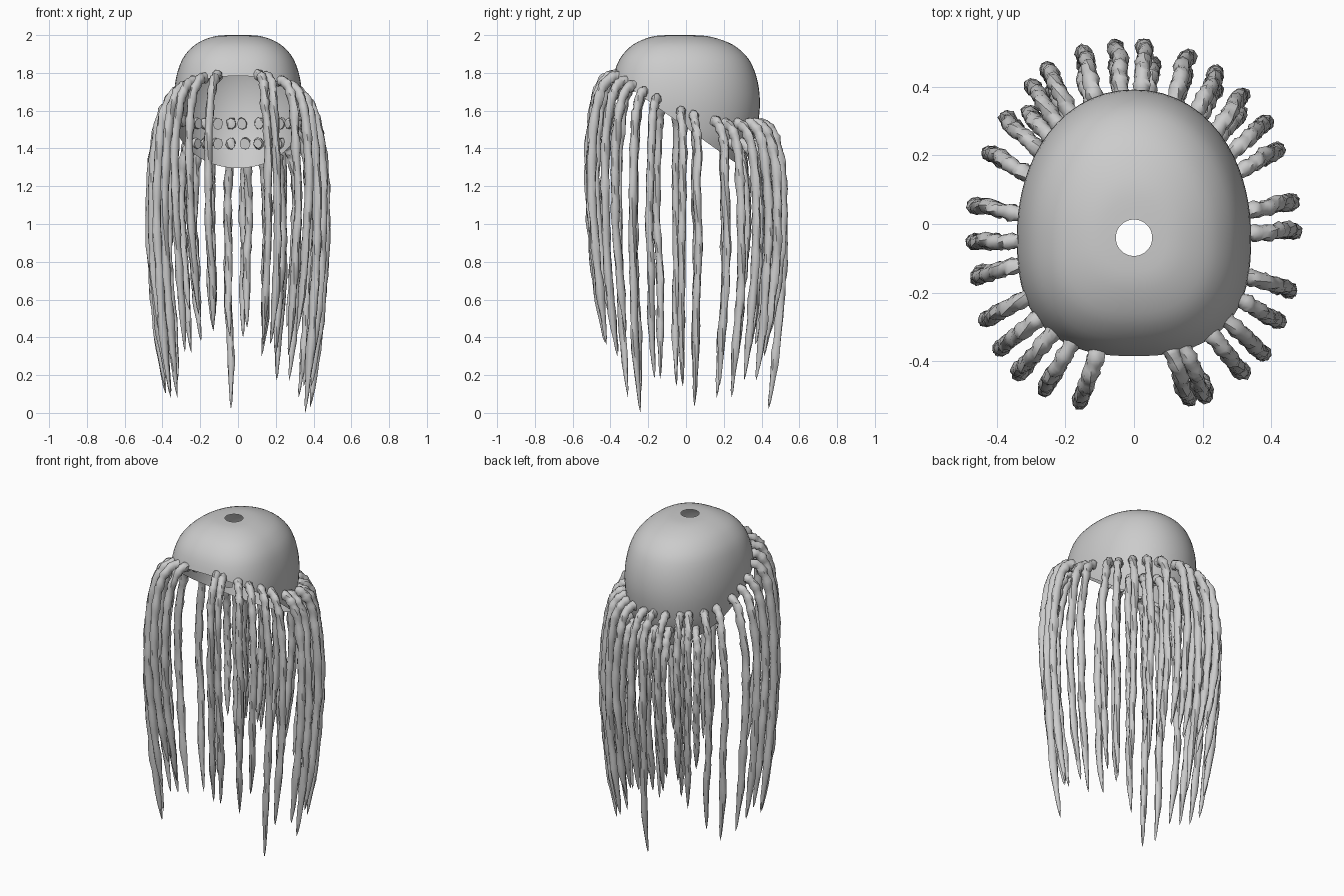
import bpy, bmesh, math, random
from mathutils import Vector

if "Cube" in bpy.data.objects:
    bpy.data.objects.remove(bpy.data.objects["Cube"])

random.seed(7)
CY = -0.04  # centre of the cap outline


def outline(a):
    """Distance from the cap axis to its outline at angle a."""
    c, s = math.cos(a), math.sin(a)
    b, n = (0.43, 2.1) if s > 0 else (0.36, 2.5)
    return (abs(c / 0.34) ** n + abs(s / b) ** n) ** (-1 / n)


def catmull(pts, t):
    """Smooth path through pts, t from 0 to 1."""
    n = len(pts) - 1
    i = min(int(t * n), n - 1)
    u = t * n - i
    p0, p1, p2, p3 = (pts[max(0, min(n, k))] for k in (i - 1, i, i + 1, i + 2))
    return 0.5 * (2 * p1 + (p2 - p0) * u + (2 * p0 - 5 * p1 + 4 * p2 - p3) * u ** 2
                  + (3 * p1 - p0 - 3 * p2 + p3) * u ** 3)


def add_object(name, bm, angle):
    bmesh.ops.recalc_face_normals(bm, faces=bm.faces)
    me = bpy.data.meshes.new(name)
    bm.to_mesh(me)
    bm.free()
    ob = bpy.data.objects.new(name, me)
    bpy.context.collection.objects.link(ob)
    bpy.ops.object.select_all(action='DESELECT')
    ob.select_set(True)
    bpy.context.view_layer.objects.active = ob
    bpy.ops.object.shade_smooth_by_angle(angle=math.radians(angle))
    return ob


def bridge(bm, rings):
    for r0, r1 in zip(rings, rings[1:]):
        n = len(r0)
        for k in range(n):
            bm.faces.new((r0[k], r0[(k + 1) % n], r1[(k + 1) % n], r1[k]))


# Cap: lofted open shell with a crown hole, trimmed by a sloping plane
profile = [Vector(p) for p in [(0.15, 2.0), (0.35, 1.995), (0.55, 1.972), (0.72, 1.935),
           (0.87, 1.87), (0.96, 1.78), (1.0, 1.68), (0.995, 1.58), (0.95, 1.47),
           (0.87, 1.38), (0.76, 1.26)]]
bm = bmesh.new()
rings = []
for j in range(31):
    f, z = catmull(profile, j / 30)
    ring = []
    for k in range(64):
        a = math.tau * k / 64
        r = f * outline(a)
        if j == 0:
            r = 0.053
        ring.append(bm.verts.new((r * math.cos(a), CY + r * math.sin(a), z)))
    rings.append(ring)
bridge(bm, rings)
bmesh.ops.bisect_plane(bm, geom=bm.verts[:] + bm.edges[:] + bm.faces[:],
                       plane_co=(0, -0.38, 1.78), plane_no=(0, -0.71, -1), clear_outer=True)
add_object("hair_cap", bm, 60)


# Rope-like lock: leaves the cap outward, arches over and hangs to a point
def lock(name, root, out, reach, tip):
    out = Vector(out).normalized()
    shape = [(-0.2, 0), (0.15, 0), (0.5, 0.03), (0.76, 0.1), (0.95, 0.24), (1, 0.42),
             (0.9, 0.6), (0.7, 0.8), (0.4, 1)]
    length = root.z - tip
    side = Vector((-out.y, out.x, 0))
    pts = []
    for i, (o, d) in enumerate(shape):
        p = root + out * (o * reach) - Vector((0, 0, d * length))
        if 2 < i:
            p += side * random.uniform(-0.008, 0.008)
        pts.append(p)
    bm = bmesh.new()
    rings = []
    steps, sides = 40, 8
    for j in range(steps):
        t = j / steps
        c = catmull(pts, t)
        tan = (catmull(pts, t + 0.01) - c).normalized()
        nrm = side.cross(tan).normalized()
        r = 0.028 - 0.007 * t
        r *= min(1, 0.12 + (1 - t) / 0.12)
        r *= 1 + 0.1 * math.sin(j * 1.5 + root.x * 40)
        ring = []
        for k in range(sides):
            a = math.tau * k / sides + j * 0.12
            rr = r * random.uniform(0.86, 1.12)
            ring.append(bm.verts.new(c + rr * (0.9 * math.cos(a) * side + 1.05 * math.sin(a) * nrm)))
        rings.append(ring)
    bridge(bm, rings)
    end = bm.verts.new(pts[-1])
    for k in range(sides):
        bm.faces.new((rings[-1][k], rings[-1][(k + 1) % sides], end))
    bm.faces.new(rings[0])
    add_object(name, bm, 50)


# Upper row: outermost x, y and tip height of each lock
upper = [(0.03, 0.54, 0.4), (-0.05, 0.54, 0.02), (-0.155, 0.52, 0.43), (-0.26, 0.47, 0.5),
         (-0.31, 0.42, 0.32), (-0.39, 0.32, 0.17), (-0.44, 0.22, 0.08), (-0.485, 0.06, 0.1),
         (-0.49, -0.055, 0.14), (-0.48, -0.155, 0.18), (-0.45, -0.29, 0.1),
         (-0.405, -0.38, 0.08), (-0.35, -0.45, 0.32), (-0.27, -0.5, 0.52), (-0.16, -0.54, 0.43),
         (0.165, -0.53, 0.37), (0.22, -0.52, 0.36), (0.33, -0.45, 0.3), (0.395, -0.39, 0.42),
         (0.44, -0.295, 0.0), (0.475, -0.2, 0.18), (0.49, -0.02, 0.14), (0.48, 0.07, 0.03),
         (0.435, 0.23, 0.14), (0.4, 0.31, 0.08), (0.33, 0.39, 0.17), (0.25, 0.46, 0.17),
         (0.16, 0.51, 0.3)]
for i, (x, y, tip) in enumerate(upper):
    a = math.atan2(y - CY, x)
    r = outline(a) * (0.97 if y < -0.3 else 0.99)
    ry = CY + r * math.sin(a)
    z = 1.58 - 0.54 * ry if ry < 0 else max(1.53, 1.58 - 0.25 * ry)
    root = Vector((r * math.cos(a), ry, z))
    reach = math.hypot(x, y - CY) - r - 0.025
    lock(f"upper_lock_{i + 1:02d}", root, (math.cos(a), math.sin(a), 0), reach, tip)

# Lower row: shorter locks tucked under the back of the cap
for i, tip in enumerate([0.45, 0.3, 0.36, 0.45, 0.4, 0.5, 0.38, 0.55]):
    a = math.radians(50 + i * 80 / 7)
    r = outline(a) * 0.9
    root = Vector((r * math.cos(a), CY + r * math.sin(a), 1.425))
    lock(f"lower_lock_{i + 1:02d}", root, (math.cos(a), math.sin(a), 0), 0.12, tip)
